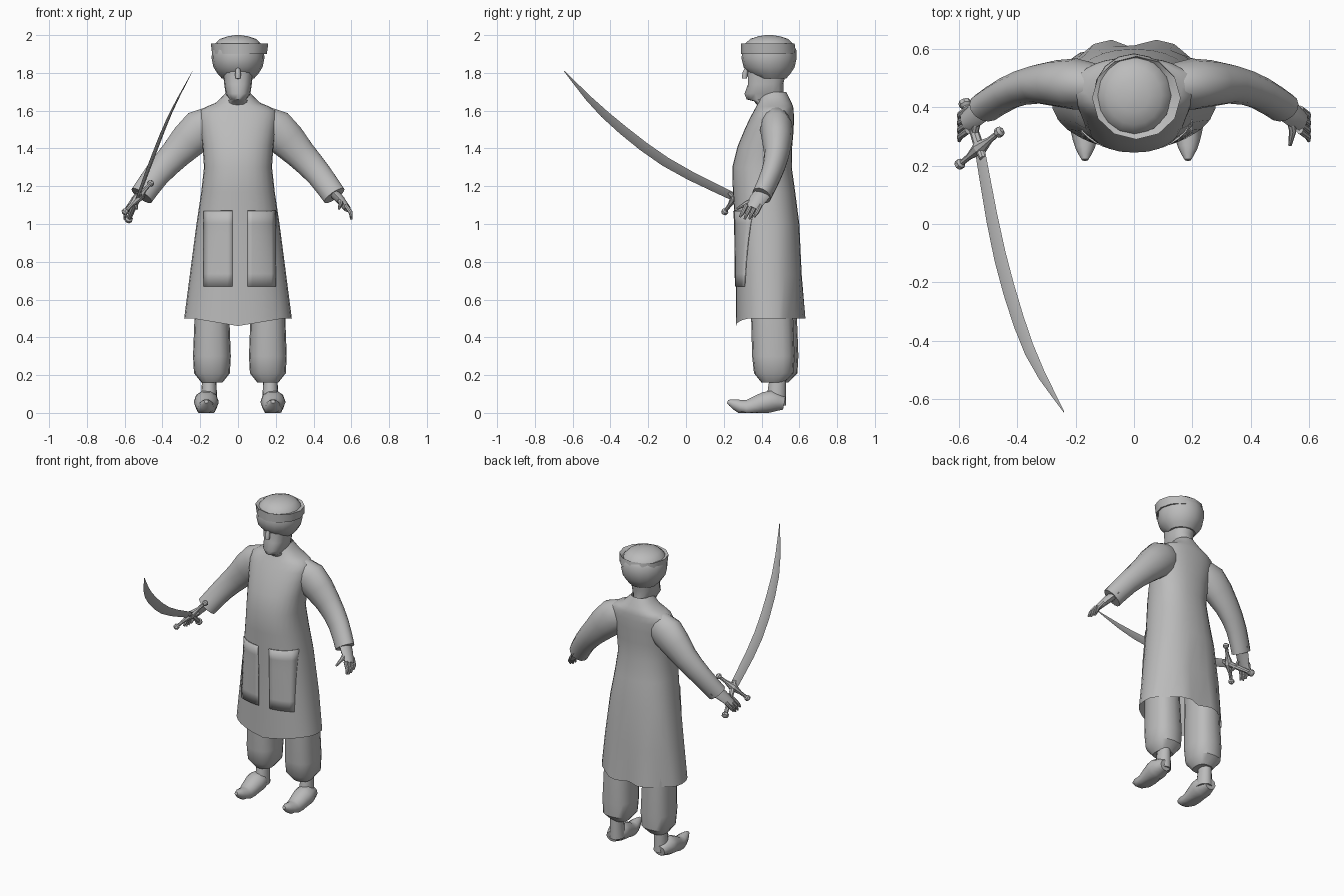
import bpy
from math import sin, cos, tau, radians, copysign
from mathutils import Vector

cube = bpy.data.objects.get("Cube")
if cube:
    bpy.data.objects.remove(cube, do_unlink=True)

grey = bpy.data.materials.new("plain_grey")
grey.use_nodes = True
colour = (.5, .5, .5, 1)
grey.diffuse_color = colour
grey.node_tree.nodes["Principled BSDF"].inputs["Base Color"].default_value = colour


def make(name, verts, faces):
    mesh = bpy.data.meshes.new(name)
    mesh.from_pydata(verts, [], faces)
    mesh.materials.append(grey)
    part = bpy.data.objects.new(name, mesh)
    bpy.context.collection.objects.link(part)
    bpy.ops.object.select_all(action='DESELECT')
    part.select_set(True)
    bpy.context.view_layer.objects.active = part
    bpy.ops.object.shade_smooth_by_angle(angle=radians(40))
    return part


def smooth(keys, steps=2):
    """Add points between the keys along a flowing spline."""
    result = []
    last = len(keys) - 1
    for k in range(last):
        before, start, end, after = keys[max(k - 1, 0)], keys[k], keys[k + 1], keys[min(k + 2, last)]
        for step in range(steps):
            t = step / steps
            result.append(tuple(
                b + t * (c - a + t * (2 * a - 5 * b + 4 * c - d + t * (3 * (b - c) + d - a))) / 2
                for a, b, c, d in zip(before, start, end, after)))
    return result + [tuple(keys[last])]


def oval(sides, power):
    """Unit oval, squarer for higher powers."""
    def bulge(value):
        return copysign(abs(value) ** (2 / power), value)
    return [(bulge(cos(tau * i / sides)), bulge(sin(tau * i / sides))) for i in range(sides)]


def skin(name, rings, closed=True):
    """Join equal rings of points into one surface."""
    sides = len(rings[0])
    verts = [point for ring in rings for point in ring]
    faces = []
    for row in range(0, len(verts) - sides, sides):
        for i in range(sides):
            j = (i + 1) % sides
            faces.append((row + i, row + j, row + sides + j, row + sides + i))
    if closed:
        faces.append(tuple(reversed(range(sides))))
        faces.append(tuple(range(len(verts) - sides, len(verts))))
    return make(name, verts, faces)


def stack(name, levels, centre=0, sides=16, power=2, closed=True):
    """Upright shape from levels of (height, half width, front, back)."""
    rings = []
    for height, width, front, back in levels:
        middle, depth = (front + back) / 2, (back - front) / 2
        rings.append([Vector((centre + width * c, middle + depth * s, height)) for c, s in oval(sides, power)])
    return skin(name, rings, closed)


def tube(name, path, side, flat=1, sides=10):
    """Tube along (x, y, z, radius), scaled by flat in the side direction."""
    points = [Vector(key[:3]) for key in path]
    rings = []
    for k, point in enumerate(points):
        forward = (points[min(k + 1, len(points) - 1)] - points[max(k - 1, 0)]).normalized()
        across = (side - forward * side.dot(forward)).normalized()
        up = forward.cross(across)
        radius = path[k][3]
        rings.append([point + radius * (across * flat * c + up * s) for c, s in oval(sides, 2)])
    return skin(name, rings)


SIDEWAYS, BACKWARD = Vector((1, 0, 0)), Vector((0, 1, 0))

# Long coat, open below, with a dipped front hem and a wavy back hem
COAT_POWER = 2.3
coat_levels = smooth([(.5, .285, .265, .62), (1, .22, .26, .6), (1.3, .18, .245, .56), (1.5, .2, .31, .57),
                      (1.6, .2, .36, .57), (1.64, .12, .38, .56), (1.7, .06, .4, .53)])
coat = stack("coat", coat_levels, sides=28, power=COAT_POWER, closed=False)
for vertex in coat.data.vertices:
    spot = vertex.co
    if spot.z < .51:
        if spot.y < .4:
            spot.z -= max(0, .04 - abs(spot.x) / 6)
        elif spot.y > .5:
            spot.y += .02 * sin(abs(spot.x) * 25 - 1)


def coat_front(x, z):
    """Depth of the coat's front surface."""
    for low, high in zip(coat_levels, coat_levels[1:]):
        if low[0] <= z <= high[0]:
            blend = (z - low[0]) / (high[0] - low[0])
            width, front, back = (a + (b - a) * blend for a, b in zip(low[1:], high[1:]))
            curve = (1 - min(1, abs(x) / width) ** COAT_POWER) ** (1 / COAT_POWER)
            return (front + back) / 2 - (back - front) / 2 * curve


# Thin front panels that follow the coat
for name, start in (("right_panel", -.18), ("left_panel", .05)):
    count = 7
    verts, faces = [], []
    for row in range(count):
        for column in range(count):
            x = start + .15 * column / (count - 1)
            z = .67 + .4 * row / (count - 1)
            verts.append((x, coat_front(x, z) - .003, z))
            if row and column:
                corner = row * count + column
                faces.append((corner - count - 1, corner - count, corner, corner - 1))
    solid = make(name, verts, faces).modifiers.new("thickness", 'SOLIDIFY')
    solid.thickness, solid.offset = .006, 0

# Baggy trousers, ankles and shoes with curled toes
for name, leg, foot, shift in (("right", -.138, -.168, .02), ("left", .158, .185, 0)):
    trousers = stack(name + "_trouser_leg",
                     [(.16, .055, .4, .52), (.21, .095, .36, .57), (.3, .1, .35, .575), (.7, .085, .34, .56)],
                     leg, power=2.5)
    trousers.location.y = shift
    stack(name + "_ankle", [(.04, .045, .42, .53), (.2, .036, .445, .53)], (leg + foot) / 2)
    sole = [(.52, .05, .035), (.45, .06, .06), (.39, .045, .055), (.32, .025, .045), (.26, .045, .03), (.22, .06, .01)]
    shoe = tube(name + "_shoe", smooth([(foot,) + key for key in sole]), SIDEWAYS, 1.1)
    for vertex in shoe.data.vertices:
        vertex.co.z = max(vertex.co.z, 0)

# Sleeves and hands, mirrored
for name, mirror in (("right", -1), ("left", 1)):
    def limb(part, path, side=BACKWARD, flat=1, sides=8):
        flipped = [(x * mirror, y, z, radius) for x, y, z, radius in path]
        tube(name + "_" + part, flipped, side, flat, sides)

    limb("sleeve", smooth([(.1, .47, 1.54, .08), (.2, .48, 1.5, .11), (.33, .48, 1.37, .084),
                           (.43, .45, 1.26, .07), (.51, .4, 1.15, .065)]), flat=.8, sides=14)
    limb("palm", [(.49, .42, 1.18, .026), (.54, .38, 1.13, .024), (.58, .35, 1.08, .018)], flat=1.9)
    limb("thumb", [(.535, .37, 1.13, .015), (.545, .32, 1.11, .013), (.535, .27, 1.08, .006)], SIDEWAYS)
    for finger in range(4):
        y = .31 + finger / 40
        tip = 1.02 + abs(finger - 1.5) / 90
        limb("finger_" + str(finger + 1),
             [(.57, y + .01, 1.1, .012), (.597, y - .01, 1.06, .011), (.6, y - .025, tip, .006)])

# Head with a beard, a nose, a wrapped turban and its band
stack("head", [(1.6, .07, .4, .53), (1.65, .06, .36, .53), (1.66, .045, .32, .52), (1.69, .066, .31, .515),
               (1.74, .073, .328, .515), (1.85, .085, .325, .54)], power=2.4)
tube("nose", [(0, .325, 1.835, .01), (0, .312, 1.795, .015), (0, .31, 1.77, .014)], SIDEWAYS)
stack("turban", smooth([(1.77, .085, .37, .53), (1.83, .13, .305, .575), (1.92, .138, .297, .584),
                        (1.98, .095, .34, .54), (2, .015, .42, .46)]))
stack("turban_band", [(1.9, .135, .3, .575), (1.9, .145, .29, .583), (1.955, .152, .29, .575), (1.945, .12, .31, .57)],
      .008, sides=12, closed=False)

# Curved sword: blade, cross guard with knobs, grip and pommel
hub = Vector((-.53, .26, 1.14))
along = Vector((.25, -.775, .58))
across = Vector((.59, .48, .66))
tube("sword_blade", smooth([(*hub, .026), (-.46, -.11, 1.33, .032), (-.36, -.43, 1.58, .026), (-.24, -.645, 1.81, .002)], 3),
     across.cross(along), .16, sides=4)


def turned(name, axis, side, steps):
    """Round piece along an axis through the hub, from (distance, radius)."""
    tube(name, [(*(hub + axis * distance), radius) for distance, radius in steps], side, sides=8)


for name, axis in (("upper", across), ("lower", -across)):
    turned("sword_guard_" + name, axis, along, [(0, .026), (.06, .011), (.11, .01)])
    turned("sword_knob_" + name, axis, along, [(.1, .01), (.107, .018), (.122, .018), (.13, .008)])
turned("sword_grip", along, across, [(-.19, .013), (0, .018), (.045, .012)])
turned("sword_pommel", along, across, [(-.215, .008), (-.205, .022), (-.19, .022), (-.18, .012)])
